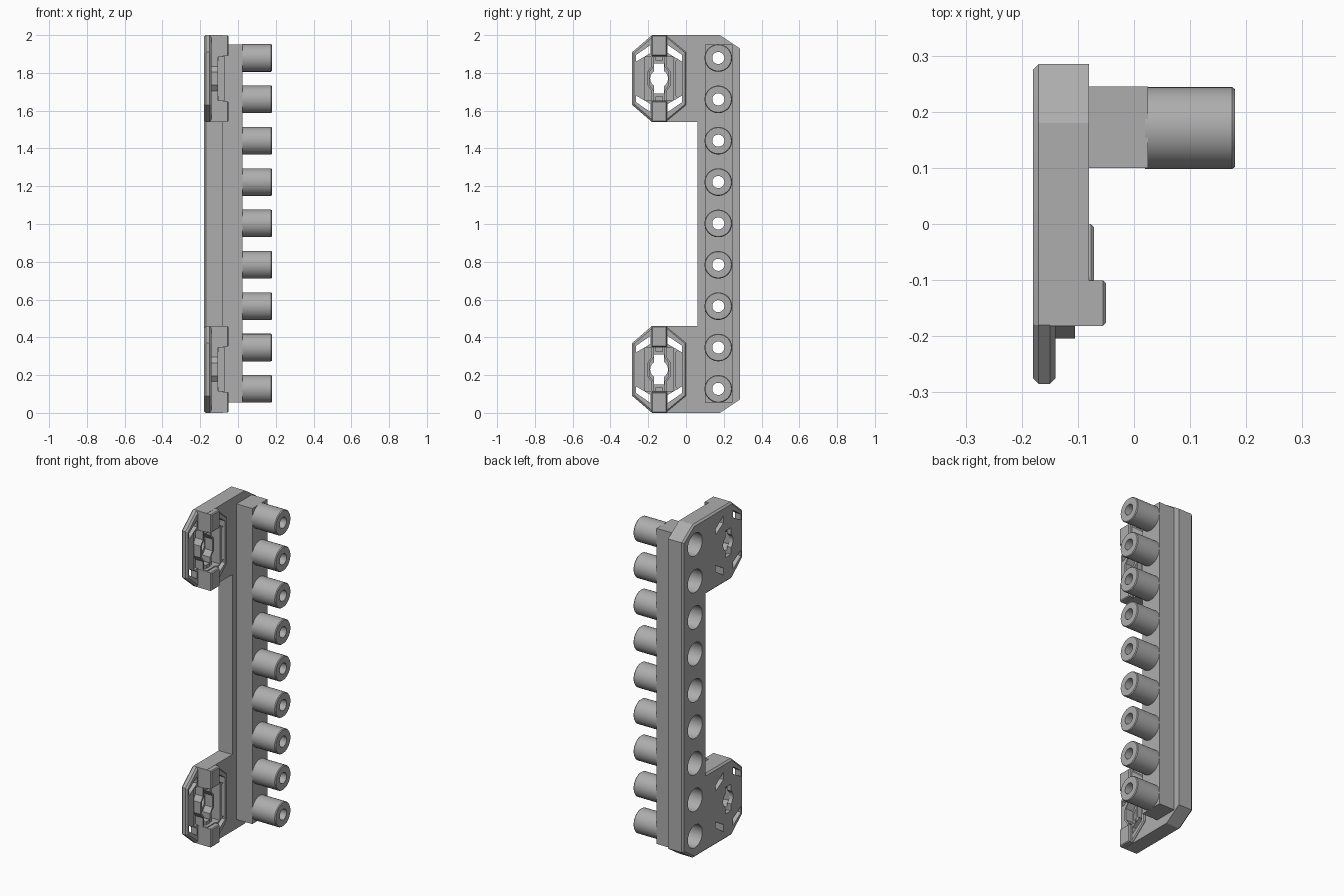
import bpy, bmesh, math
from mathutils import Matrix

cube = bpy.data.objects.get("Cube")
if cube:
    bpy.data.objects.remove(cube, do_unlink=True)

grey = bpy.data.materials.new("plain grey")
grey.use_nodes = True
grey.diffuse_color = (0.42, 0.42, 0.42, 1)
grey.node_tree.nodes["Principled BSDF"].inputs["Base Color"].default_value = grey.diffuse_color

CLIP_Y = -0.1425
PEG_Y = 0.171
PEG_Z = [0.127 + 0.219 * i for i in range(9)]


def finish(bm, name):
    bmesh.ops.recalc_face_normals(bm, faces=bm.faces[:])
    mesh = bpy.data.meshes.new(name)
    bm.to_mesh(mesh)
    bm.free()
    obj = bpy.data.objects.new(name, mesh)
    bpy.context.collection.objects.link(obj)
    mesh.materials.append(grey)
    return obj


def prism(name, outline, x0, x1, bevel=0, pick=None):
    """Extrude a (y, z) outline along x and chamfer the picked edges."""
    bm = bmesh.new()
    face = bm.faces.new([bm.verts.new((x0, y, z)) for y, z in outline])
    new = bmesh.ops.extrude_face_region(bm, geom=[face])["geom"]
    for v in new:
        if isinstance(v, bmesh.types.BMVert):
            v.co.x = x1
    if bevel:
        edges = [e for e in bm.edges if pick(*[v.co for v in e.verts])]
        bmesh.ops.bevel(bm, geom=edges, offset=bevel, segments=1, affect='EDGES')
    return finish(bm, name)


def rect(y0, y1, z0, z1):
    return [(y0, z0), (y1, z0), (y1, z1), (y0, z1)]


def cylinders(name, radius, x0, x1, centres):
    bm = bmesh.new()
    for y, z in centres:
        place = Matrix.Translation(((x0 + x1) / 2, y, z)) @ Matrix.Rotation(math.pi / 2, 4, 'Y')
        bmesh.ops.create_cone(bm, cap_ends=True, segments=48, radius1=radius,
                              radius2=radius, depth=x1 - x0, matrix=place)
    return finish(bm, name)


def cut(obj, cutters):
    for cutter in cutters:
        mod = obj.modifiers.new("cut", 'BOOLEAN')
        mod.operation, mod.solver, mod.object = 'DIFFERENCE', 'EXACT', cutter
        bpy.context.view_layer.objects.active = obj
        bpy.ops.object.modifier_apply(modifier=mod.name)


def smooth(obj):
    bpy.ops.object.select_all(action='DESELECT')
    obj.select_set(True)
    bpy.context.view_layer.objects.active = obj
    bpy.ops.object.shade_smooth_by_angle(angle=math.radians(30))


# C-shaped back plate, chamfered round its back rim
plate = prism("back_plate", [
    (0.18, 2), (0.285, 1.93), (0.285, 0.07), (0.18, 0), (-0.18, 0), (-0.18, 0.46),
    (0.06, 0.46), (0.06, 1.54), (-0.18, 1.54), (-0.18, 2)], -0.18, -0.08, 0.01,
    lambda a, b: max(a.x, b.x) < -0.17 and max(a.y, b.y) > -0.17)

# Square bar that carries the pegs
bar = prism("peg_bar", rect(0.1, 0.245, 0.055, 1.95), -0.08, 0.025)

# Deep sockets from the back, small bores through to the front
centres = [(PEG_Y, z) for z in PEG_Z]
sockets = cylinders("socket_cutter", 0.068, -0.3, -0.01, centres)
bores = cylinders("bore_cutter", 0.032, -0.03, 0.3, centres)
cut(plate, [sockets])
cut(bar, [sockets, bores])
trash = [sockets, bores]

# Hollow pegs, lathed around their axis
for i, z in enumerate(PEG_Z):
    bm = bmesh.new()
    profile = [(0.032, 0.02), (0.073, 0.02), (0.073, 0.175), (0.069, 0.18), (0.032, 0.18)]
    ring = [bm.verts.new((x, PEG_Y + r, z)) for r, x in profile]
    loop = [bm.edges.new((ring[k], ring[(k + 1) % len(ring)])) for k in range(len(ring))]
    bmesh.ops.spin(bm, geom=ring + loop, cent=(0, PEG_Y, z), axis=(1, 0, 0),
                   angle=math.tau, steps=48)
    bmesh.ops.remove_doubles(bm, verts=bm.verts[:], dist=0.0001)
    smooth(finish(bm, f"peg_{i + 1}"))

# Two octagonal clips at the ends of the plate
for label, cz in (("lower", 0.23), ("upper", 1.77)):

    def shape(points, sy=1, sz=1):
        return [(CLIP_Y + sy * y, cz + sz * z) for y, z in points]

    wing = prism(label + "_clip_wing",
                 shape([(-0.0375, 0.23), (-0.1425, 0.14), (-0.1425, -0.14), (-0.0375, -0.23)]),
                 -0.18, -0.14, 0.01,
                 lambda a, b: abs(a.x - b.x) < 0.001 and min(a.y, b.y) < -0.2)
    lip = prism(label + "_clip_lip",
                shape([(0.04, 0.225), (0.1425, 0.14), (0.1425, -0.14), (0.04, -0.225)]),
                -0.08, -0.071, 0.006,
                lambda a, b: min(a.x, b.x) > -0.075 and max(a.y, b.y) > -0.05)

    # Corner windows, retaining slot, centre pocket and keyhole
    windows = [prism("window_cutter",
                     shape([(0.045, 0.178), (0.045, 0.135), (0.122, 0.09), (0.122, 0.125)], sy, sz),
                     -0.3, 0) for sy in (-1, 1) for sz in (-1, 1)]
    slot = prism("slot_cutter", shape([(0.088, -0.09), (0.098, -0.1), (0.112, -0.1),
                 (0.122, -0.09), (0.122, 0.09), (0.112, 0.1), (0.098, 0.1), (0.088, 0.09)]),
                 -0.14, 0)
    pocket = prism("pocket_cutter", shape([(-0.075, -0.115), (0.075, -0.115),
                   (0.075, 0.115), (-0.075, 0.115)]), -0.155, 0)
    hole = cylinders("hole_cutter", 0.047, -0.3, 0, [(CLIP_Y, cz)])
    key = prism("key_cutter", rect(CLIP_Y - 0.027, CLIP_Y + 0.027, cz - 0.08, cz + 0.08), -0.3, 0)
    cutters = windows + [slot, pocket, hole, key]
    cut(plate, cutters)
    cut(wing, windows + [pocket, hole])
    cut(lip, windows + [slot, pocket])
    trash += cutters

    # Raised hooks above and below the pocket, with a small latch
    for side, s in (("bottom", -1), ("top", 1)):
        prism(f"{label}_{side}_hook",
              shape([(-0.039, 0.12), (0.042, 0.12), (0.042, 0.229), (-0.039, 0.229)], 1, s),
              -0.15, -0.05, 0.005, lambda a, b: min(a.x, b.x) > -0.06)
        prism(f"{label}_{side}_latch",
              shape([(-0.02, 0.095), (0.02, 0.095), (0.02, 0.121), (-0.02, 0.121)], 1, s),
              -0.156, -0.1)

    # Bowed spring arms either side of the keyhole
    bow = [(0.04, 0.115), (0.04, 0.065), (0.062, 0.035), (0.062, -0.035), (0.04, -0.065), (0.04, -0.115)]
    inner = [(y - 0.012, z) for y, z in reversed(bow)]
    for side, s in (("front", -1), ("rear", 1)):
        prism(f"{label}_{side}_spring", shape(bow + inner, s), -0.157, -0.105)

for cutter in trash:
    bpy.data.objects.remove(cutter, do_unlink=True)
for obj in (plate, bar):
    smooth(obj)
